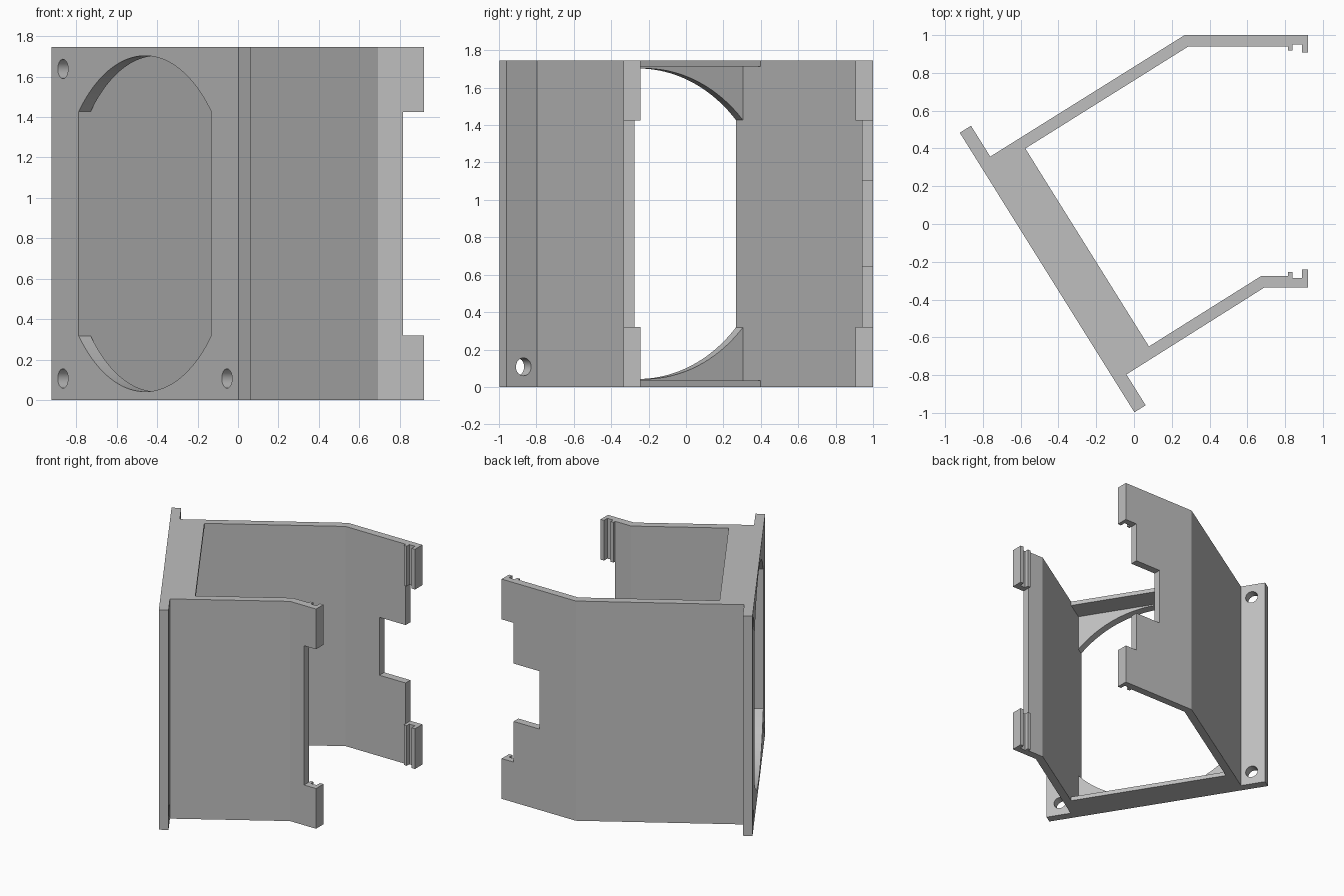
import bpy, bmesh, math
from mathutils import Matrix, Vector

cube = bpy.data.objects.get("Cube")
if cube:
    bpy.data.objects.remove(cube, do_unlink=True)

HEIGHT = 1.745
MID = HEIGHT / 2
PLATE = 0.07                  # plate thickness
INNER, OUTER = 0.618, 0.68    # half distances between the arm faces
DEPTH = 0.25                  # reach of the caps behind the plate front

# Frame of the slanted plate: x runs along it, y points behind it
SLANT = Matrix.Translation((-0.46, -0.257, 0)) @ Matrix.Rotation(math.radians(-58), 4, "Z")
UPRIGHT = Matrix.Rotation(math.radians(90), 4, "X")   # profile (x, z), extruded to -y

gray = bpy.data.materials.new("light gray")
gray.use_nodes = True
gray.diffuse_color = (0.52, 0.52, 0.52, 1)
gray.node_tree.nodes["Principled BSDF"].inputs["Base Color"].default_value = gray.diffuse_color


def prism(name, points, low, high, matrix=Matrix()):
    """Extrude a flat profile from low to high, then place it."""
    bm = bmesh.new()
    face = bm.faces.new([bm.verts.new((p[0], p[1], low)) for p in points])
    top = bmesh.ops.extrude_face_region(bm, geom=[face])["geom"]
    verts = [g for g in top if isinstance(g, bmesh.types.BMVert)]
    bmesh.ops.translate(bm, vec=(0, 0, high - low), verts=verts)
    bm.transform(matrix)
    bmesh.ops.recalc_face_normals(bm, faces=bm.faces[:])
    mesh = bpy.data.meshes.new(name)
    bm.to_mesh(mesh)
    bm.free()
    mesh.materials.append(gray)
    obj = bpy.data.objects.new(name, mesh)
    bpy.context.collection.objects.link(obj)
    return obj


def rect(x0, x1, y0, y1):
    return [(x0, y0), (x1, y0), (x1, y1), (x0, y1)]


def circle(x, y, radius, count=32):
    return [(x + radius * math.cos(math.tau * i / count),
             y + radius * math.sin(math.tau * i / count)) for i in range(count)]


def cut(obj, cutter):
    cutter.hide_render = True
    mod = obj.modifiers.new("cut", "BOOLEAN")
    mod.operation, mod.solver, mod.object = "DIFFERENCE", "EXACT", cutter
    bpy.ops.object.select_all(action="DESELECT")
    bpy.context.view_layer.objects.active = obj
    obj.select_set(True)
    bpy.ops.object.modifier_apply(modifier=mod.name)
    bpy.data.objects.remove(cutter, do_unlink=True)


# Square mounting plate with a flat-sided round opening
plate = prism("mounting_plate", rect(-MID, MID, 0, PLATE), 0, HEIGHT, SLANT)
radius = 0.83
corner = math.acos(INNER / radius)
arc = [corner + (math.pi - 2 * corner) * i / 40 for i in range(41)]
opening = [(radius * math.cos(a), MID + s * radius * math.sin(a))
           for s, angles in ((1, arc), (-1, arc[::-1])) for a in angles]
cut(plate, prism("opening_cutter", opening, -0.2, 0.2, SLANT @ UPRIGHT))

# Screw holes in the plate corners
for sx in (-1, 1):
    for sz in (-1, 1):
        hole = circle(sx * 0.765, MID + sz * 0.765, 0.048)
        cut(plate, prism("hole_cutter", hole, -0.2, 0.2, SLANT @ UPRIGHT))

# Thin caps bridging the arms
for name, low in (("bottom_cap", 0), ("top_cap", HEIGHT - 0.033)):
    prism(name, rect(-INNER, INNER, PLATE, DEPTH), low, low + 0.033, SLANT)

# Bent arms ending in grooved clips
CLIP = [(0.92, 0), (0.92, 0.093), (0.89, 0.093), (0.89, 0.05),
        (0.84, 0.05), (0.84, 0.082), (0.815, 0.082), (0.815, 0.06)]


def arm(name, side, outer_y, outer_x, inner_x):
    inward = side
    start = SLANT @ Vector((side * OUTER, PLATE, 0))
    end = SLANT @ Vector((side * INNER, PLATE, 0))
    profile = [start, (outer_x, outer_y)]
    profile += [(x, outer_y + inward * d) for x, d in CLIP]
    profile += [(inner_x, outer_y + inward * 0.06), end]
    obj = prism(name, profile, 0, HEIGHT)
    gap = rect(0.815, 1.1, outer_y - 0.2, outer_y + 0.2)
    cut(obj, prism("gap_cutter", gap, MID - 0.553, MID + 0.553))
    return obj


front_arm = arm("front_arm", 1, -0.335, 0.692, 0.674)
back_arm = arm("back_arm", -1, 1.0, 0.268, 0.288)
cut(back_arm, prism("notch_cutter", rect(0.585, 1.1, 0.8, 1.2), MID - 0.23, MID + 0.23))

# Smooth the round cuts, keep the edges crisp
bpy.ops.object.select_all(action="DESELECT")
plate.select_set(True)
bpy.context.view_layer.objects.active = plate
bpy.ops.object.shade_smooth_by_angle(angle=math.radians(30))
